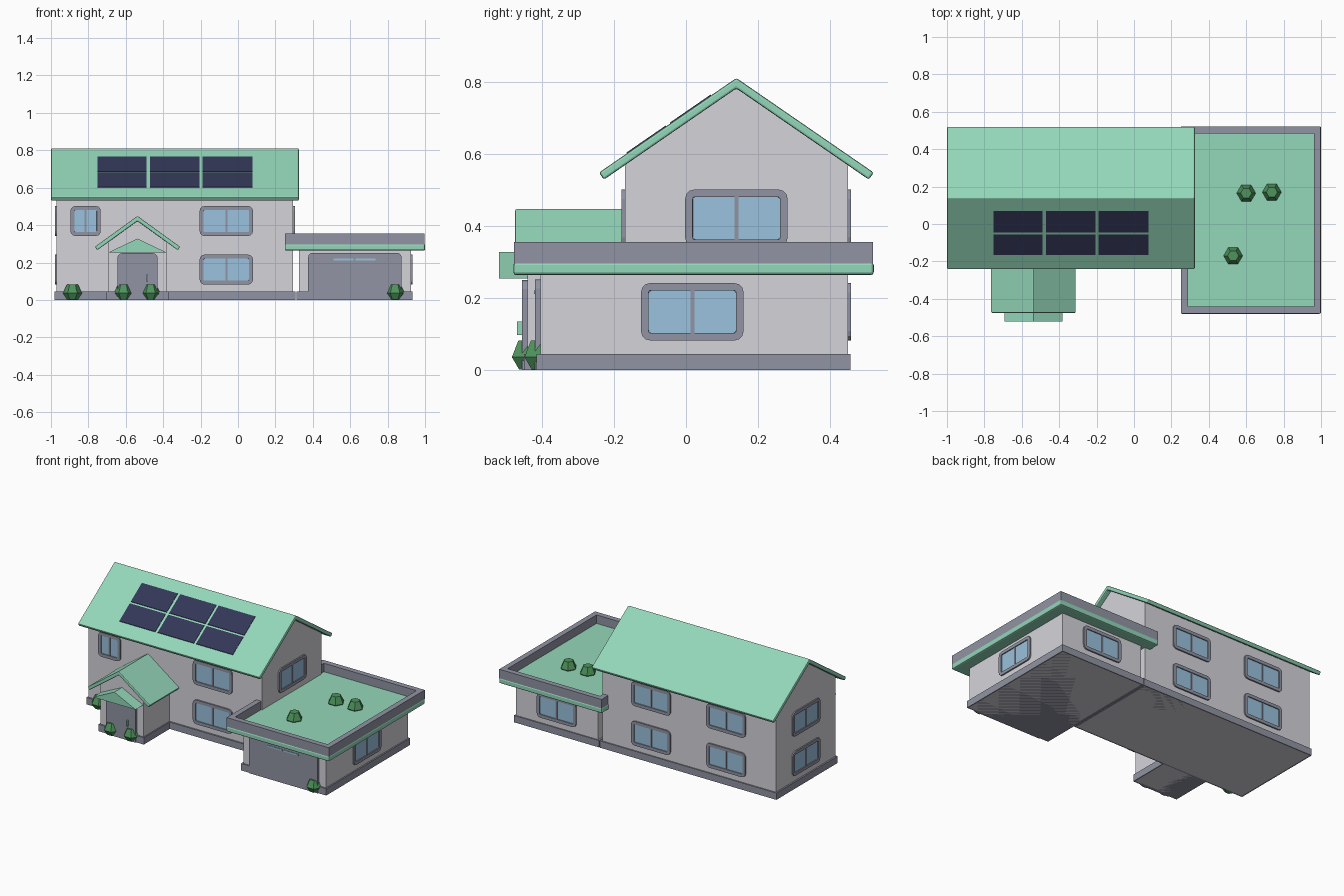
import bpy, bmesh, math
from mathutils import Vector, Matrix

cube = bpy.data.objects.get("Cube")
if cube:
    bpy.data.objects.remove(cube, do_unlink=True)


def material(name, r, g, b):
    lin = [((c / 255 + 0.055) / 1.055) ** 2.4 for c in (r, g, b)] + [1]
    m = bpy.data.materials.new(name)
    m.use_nodes = True
    m.diffuse_color = lin
    node = next(n for n in m.node_tree.nodes if n.type == 'BSDF_PRINCIPLED')
    node.inputs["Base Color"].default_value = lin
    return m


WALL = material("pale wall", 213, 212, 218)
GREY = material("slate grey trim", 145, 148, 163)
GREEN = material("mint green roof", 148, 215, 186)
GLASS = material("blue glass", 154, 194, 221)
SOLAR = material("navy solar panel", 50, 55, 88)
LEAF = material("leaf green", 78, 148, 92)


def finish(name, bm, *mats):
    bmesh.ops.recalc_face_normals(bm, faces=bm.faces)
    mesh = bpy.data.meshes.new(name)
    bm.to_mesh(mesh)
    bm.free()
    for m in mats:
        mesh.materials.append(m)
    obj = bpy.data.objects.new(name, mesh)
    bpy.context.collection.objects.link(obj)
    return obj


def prism(name, pts, axis, a, b, mat, bevel=0):
    """Extrude a profile along an axis from a to b."""
    put = {'x': lambda u, v: (a, u, v), 'y': lambda u, v: (u, a, v),
           'z': lambda u, v: (u, v, a)}[axis]
    bm = bmesh.new()
    face = bm.faces.new([bm.verts.new(put(u, v)) for u, v in pts])
    ext = bmesh.ops.extrude_face_region(bm, geom=[face])
    shift = Vector([(b - a) * (axis == k) for k in 'xyz'])
    bmesh.ops.translate(bm, vec=shift, verts=[g for g in ext['geom'] if isinstance(g, bmesh.types.BMVert)])
    obj = finish(name, bm, mat)
    if bevel:
        mod = obj.modifiers.new("soft edges", 'BEVEL')
        mod.width, mod.segments, mod.limit_method = bevel, 2, 'ANGLE'
    return obj


def box(name, x0, x1, y0, y1, z0, z1, mat, bevel=0):
    return prism(name, [(x0, y0), (x1, y0), (x1, y1), (x0, y1)], 'z', z0, z1, mat, bevel)


def gable(c, w, eave, apex):
    return [(c - w, 0), (c + w, 0), (c + w, eave), (c, apex), (c - w, eave)]


def chevron(c, w, eave, apex, th):
    """Outline of a pitched roof sheet with square-cut ends."""
    ang = math.atan2(apex - eave, w)
    d, h = th * math.sin(ang), th * math.cos(ang)
    return [(c - w, eave), (c, apex), (c + w, eave), (c + w - d, eave - h),
            (c, apex - th / math.cos(ang)), (c - w + d, eave - h)]


def rounded(u0, u1, v0, v1, r, round_bottom=True):
    pts = []
    for cx, cy, start in ((u1 - r, v1 - r, 0), (u0 + r, v1 - r, 90),
                          (u0 + r, v0 + r, 180), (u1 - r, v0 + r, 270)):
        if start >= 180 and not round_bottom:
            pts.append((u0 if start == 180 else u1, v0))
            continue
        for k in range(4):
            t = math.radians(start + 30 * k)
            pts.append((cx + r * math.cos(t), cy + r * math.sin(t)))
    return pts


def window(name, side, wall, centre, z0, width=0.285, height=0.16):
    """Rounded frame, recessed glass and a centre bar; built facing -y, then turned."""
    bm = bmesh.new()
    outline = rounded(-width / 2, width / 2, z0, z0 + height, 0.026)
    back = bm.faces.new([bm.verts.new((u, 0.005, v)) for u, v in outline])
    ext = bmesh.ops.extrude_face_region(bm, geom=[back])['geom']
    bmesh.ops.translate(bm, vec=(0, -0.014, 0), verts=[g for g in ext if isinstance(g, bmesh.types.BMVert)])
    front = [g for g in ext if isinstance(g, bmesh.types.BMFace)]
    bmesh.ops.recalc_face_normals(bm, faces=bm.faces)
    bmesh.ops.inset_region(bm, faces=front, thickness=0.021)
    bmesh.ops.inset_region(bm, faces=front, thickness=0.0005, depth=-0.006)
    front[0].material_index = 1
    bar = Matrix.Translation((0, -0.004, z0 + height / 2)) @ Matrix.Diagonal((0.011, 0.006, height - 0.04, 1))
    bmesh.ops.create_cube(bm, size=1, matrix=bar)
    obj = finish(name, bm, GREY, GLASS)
    turn = {'front': 0, 'right': 90, 'back': 180, 'left': 270}[side]
    across = side in ('front', 'back')
    place = Matrix.Translation((centre, wall, 0) if across else (wall, centre, 0))
    obj.data.transform(place @ Matrix.Rotation(math.radians(turn), 4, 'Z'))


def bush(name, x, y, z):
    bm = bmesh.new()
    for r0, r1, low, high in ((0.028, 0.051, 0, 0.034), (0.051, 0.03, 0.034, 0.08)):
        bmesh.ops.create_cone(bm, cap_ends=True, segments=6, radius1=r0, radius2=r1, depth=high - low,
                              matrix=Matrix.Translation((x, y, z + (low + high) / 2))
                              @ Matrix.Rotation(math.radians(30), 4, 'Z'))
    # Turn so that two corners lie along x
    bmesh.ops.rotate(bm, cent=(x, y, z), matrix=Matrix.Rotation(
        -math.atan2(bm.verts[:][0].co.y - y, bm.verts[:][0].co.x - x), 3, 'Z'), verts=bm.verts)
    finish(name, bm, LEAF)


# Main house
prism("house_walls", gable(0.14, 0.31, 0.575, 0.787), 'x', -0.97, 0.295, WALL)
box("house_plinth", -0.98, 0.308, -0.18, 0.458, 0, 0.045, GREY)
prism("house_roof", chevron(0.14, 0.382, 0.549, 0.812, 0.024), 'x', -1, 0.325, GREEN, 0.006)

# Solar panels on the front slope
slope = (0.812 - 0.549) / 0.382
for i, (x0, x1) in enumerate(((-0.75, -0.488), (-0.47, -0.206), (-0.19, 0.078))):
    for j, (y0, y1) in enumerate(((-0.165, -0.056), (-0.045, 0.07))):
        za, zb = (0.812 - slope * (0.14 - y) for y in (y0, y1))
        prism(f"solar_panel_{i}_{j}", [(y0, za - 0.002), (y1, zb - 0.002), (y1, zb + 0.003), (y0, za + 0.003)],
              'x', x0, x1, SOLAR)

# House windows
window("front_window_left", 'front', -0.17, -0.815, 0.342, 0.162)
for level, z in (("lower", 0.082), ("upper", 0.342)):
    window(f"front_window_{level}", 'front', -0.17, -0.0625, z)
    window(f"side_window_{level}", 'left', -0.97, 0.14, z)
    for i, x in enumerate((-0.0625, -0.61)):
        window(f"back_window_{level}_{i}", 'back', 0.45, x, z)
window("gable_window", 'right', 0.295, 0.14, 0.342)

# Porch
prism("porch_walls", gable(-0.5375, 0.1575, 0.31, 0.425), 'y', -0.44, -0.16, WALL)
box("porch_plinth", -0.703, -0.372, -0.45, -0.17, 0, 0.045, GREY)
prism("porch_roof", chevron(-0.5375, 0.228, 0.284, 0.449, 0.022), 'y', -0.475, -0.165, GREEN, 0.005)
prism("porch_canopy", [(-0.693, 0.254), (-0.383, 0.254), (-0.538, 0.328)], 'y', -0.52, -0.435, GREEN)
prism("front_door", rounded(-0.645, -0.43, 0, 0.25, 0.025, False), 'y', -0.456, -0.435, GREY)
box("door_handle", -0.488, -0.48, -0.47, -0.455, 0.097, 0.135, GREEN)

# Garage
box("garage_walls", 0.325, 0.925, -0.405, 0.45, 0, 0.28, WALL)
box("garage_plinth", 0.312, 0.934, -0.415, 0.458, 0, 0.045, GREY)
box("garage_roof", 0.25, 1, -0.48, 0.522, 0.264, 0.3, GREEN, 0.008)
for name, x0, x1, y0, y1 in (("front", 0.252, 0.998, -0.478, -0.442), ("back", 0.252, 0.998, 0.484, 0.52),
                             ("left", 0.962, 0.998, -0.442, 0.484), ("right", 0.252, 0.288, -0.442, 0.484)):
    box(f"parapet_{name}", x0, x1, y0, y1, 0.295, 0.356, GREY)
prism("garage_door", rounded(0.375, 0.875, 0, 0.252, 0.025, False), 'y', -0.42, -0.4, GREY)
for i, x in enumerate((0.51, 0.627)):
    box(f"garage_door_glass_{i}", x, x + 0.108, -0.423, -0.418, 0.211, 0.221, GLASS)
window("garage_side_window", 'right', 0.925, 0.0175, 0.082)
window("garage_back_window", 'back', 0.45, 0.625, 0.082)

# Bushes on the ground and the flat roof
for i, (x, y, z) in enumerate(((-0.885, -0.18, 0.002), (-0.612, -0.44, 0.002), (-0.467, -0.44, 0.002),
                               (0.84, -0.405, 0.002), (0.6, 0.165, 0.272), (0.737, 0.17, 0.272),
                               (0.53, -0.17, 0.272))):
    bush(f"bush_{i}", x, y, z)
